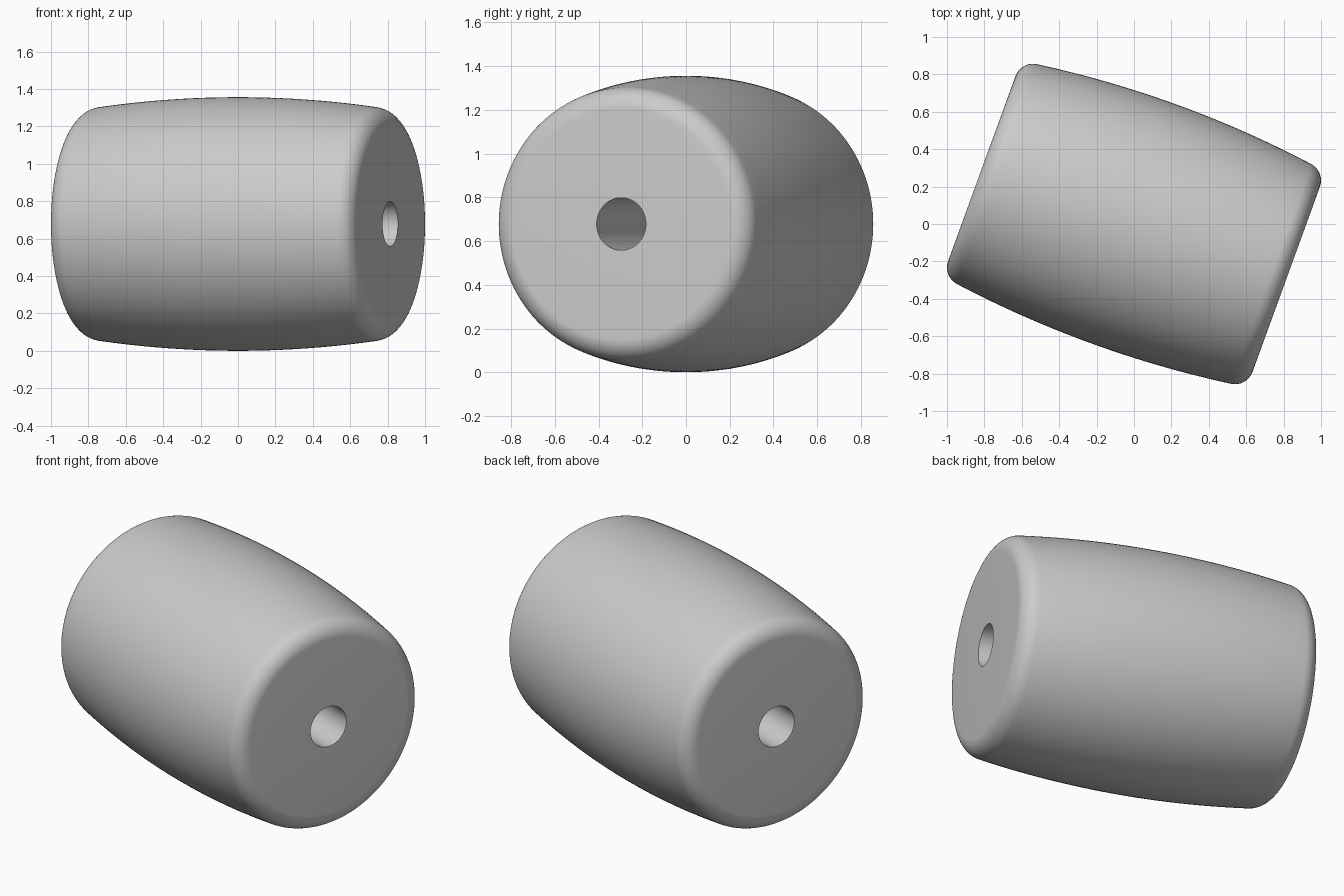
import bpy
import bmesh
from math import sin, cos, asin, sqrt, pi, radians
from mathutils import Matrix

cube = bpy.data.objects.get("Cube")
if cube:
    bpy.data.objects.remove(cube, do_unlink=True)

HALF = 0.866      # half length along the axis
BELLY = 0.678     # radius at the middle
CROWN = 5.8       # radius of the long barrel curve
FILLET = 0.1      # rounding of the end rims
BORE = 0.12       # radius of the through hole
SEGMENTS = 128


def half_profile():
    """(radius, axial) points from the middle of the barrel out to the bore."""
    ct = HALF - FILLET
    cr = BELLY - CROWN + sqrt((CROWN - FILLET) ** 2 - ct ** 2)
    tilt = asin(ct / (CROWN - FILLET))
    pts = []
    for i in range(16):
        a = tilt * i / 16
        pts.append((BELLY - CROWN + CROWN * cos(a), CROWN * sin(a)))
    for i in range(13):
        a = tilt + (pi / 2 - tilt) * i / 12
        pts.append((cr + FILLET * cos(a), ct + FILLET * sin(a)))
    pts.append((BORE, HALF))
    return pts


# Closed cross-section: crowned outside, rounded rims, flat ends, bore
half = half_profile()
profile = half + [(r, -t) for r, t in reversed(half[1:])]

# Turn the section around the axis
bm = bmesh.new()
rings = []
for j in range(SEGMENTS):
    a = 2 * pi * j / SEGMENTS
    rings.append([bm.verts.new((t, r * cos(a), r * sin(a))) for r, t in profile])
n = len(profile)
for j in range(SEGMENTS):
    here, nxt = rings[j], rings[(j + 1) % SEGMENTS]
    for k in range(n):
        m = (k + 1) % n
        bm.faces.new((here[k], here[m], nxt[m], nxt[k]))
bmesh.ops.recalc_face_normals(bm, faces=bm.faces)

# Lay it down, turned about the vertical
bm.transform(Matrix.Translation((0, 0, BELLY)) @ Matrix.Rotation(radians(-20), 4, 'Z'))
mesh = bpy.data.meshes.new("barrel_roller")
bm.to_mesh(mesh)
bm.free()
roller = bpy.data.objects.new("barrel_roller", mesh)
bpy.context.collection.objects.link(roller)

# Plain grey
grey = bpy.data.materials.new("light_grey")
grey.use_nodes = True
colour = (0.6, 0.6, 0.6, 1)
grey.diffuse_color = colour
grey.node_tree.nodes["Principled BSDF"].inputs["Base Color"].default_value = colour
mesh.materials.append(grey)

# Smooth sides, crisp bore edges
bpy.ops.object.select_all(action='DESELECT')
roller.select_set(True)
bpy.context.view_layer.objects.active = roller
bpy.ops.object.shade_smooth_by_angle(angle=radians(30))
